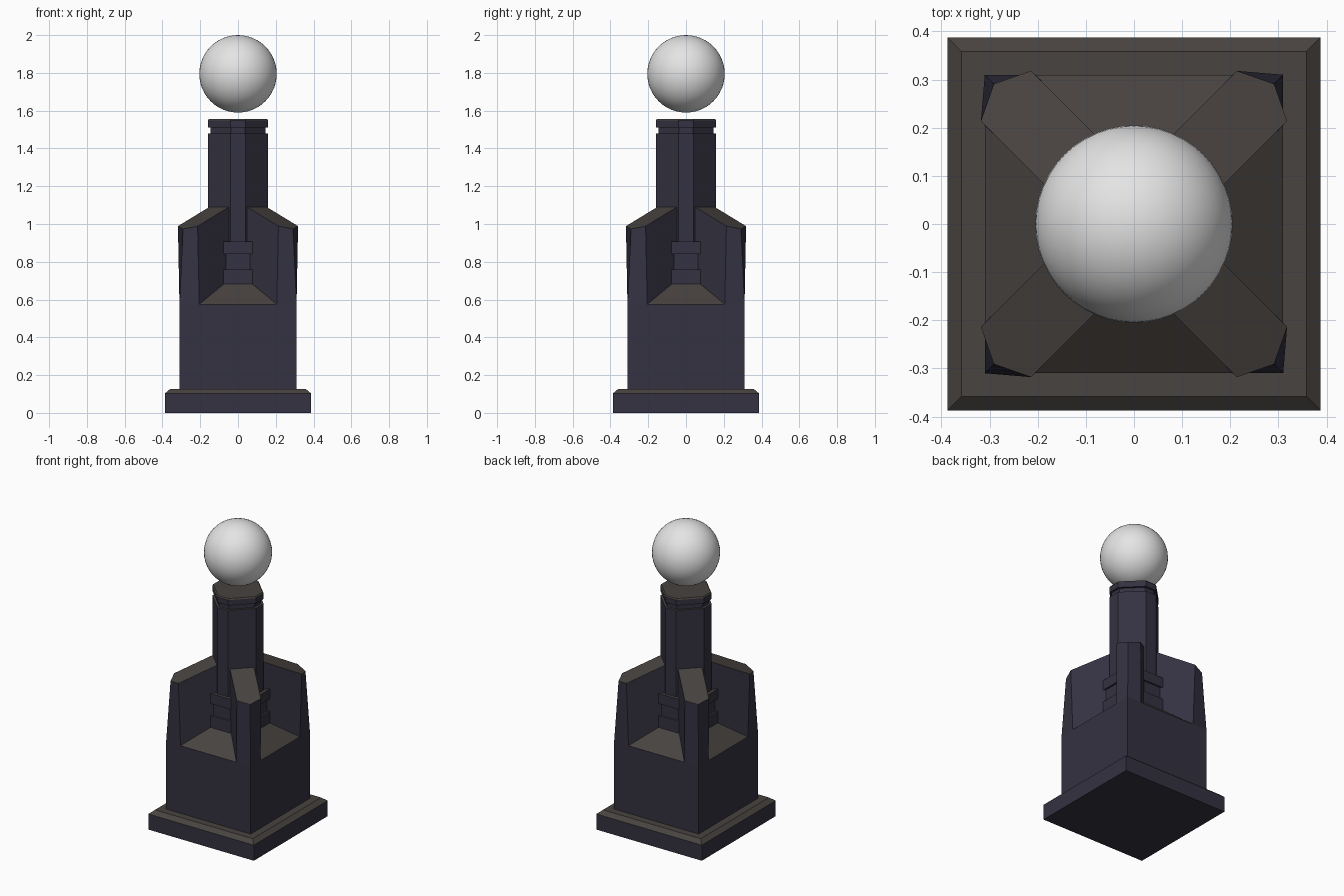
import bpy, bmesh, math

if "Cube" in bpy.data.objects:
    bpy.data.objects.remove(bpy.data.objects["Cube"])


def material(name, rgb):
    m = bpy.data.materials.new(name)
    m.diffuse_color = (*rgb, 1)
    m.use_nodes = True
    m.node_tree.nodes["Principled BSDF"].inputs["Base Color"].default_value = m.diffuse_color
    return m


SIDE = material("dark slate", (0.034, 0.032, 0.053))
TOP = material("brown grey top", (0.065, 0.056, 0.051))
PALE = material("pale grey", (0.78, 0.78, 0.78))


def loft(name, rings, turns=1):
    """Join rings of 3D points into a closed solid, repeated around z."""
    bm = bmesh.new()
    for k in range(turns):
        c, s = round(math.cos(k * math.pi / 2)), round(math.sin(k * math.pi / 2))
        vs = [[bm.verts.new((x * c - y * s, x * s + y * c, z)) for x, y, z in r]
              for r in rings]
        n = len(vs[0])
        bm.faces.new(vs[0][::-1])
        bm.faces.new(vs[-1])
        for a, b in zip(vs, vs[1:]):
            for i in range(n):
                j = (i + 1) % n
                bm.faces.new((a[i], a[j], b[j], b[i]))
    bmesh.ops.recalc_face_normals(bm, faces=bm.faces)
    # Upward faces are brown, all others slate
    for f in bm.faces:
        f.normal_update()
        f.material_index = 1 if f.normal.z > 0.4 else 0
    me = bpy.data.meshes.new(name)
    bm.to_mesh(me)
    bm.free()
    me.materials.append(SIDE)
    me.materials.append(TOP)
    ob = bpy.data.objects.new(name, me)
    bpy.context.collection.objects.link(ob)
    return ob


def square(r, z):
    return [(-r, -r, z), (r, -r, z), (r, r, z), (-r, r, z)]


def octagon(r, z):
    c = r * 0.25
    return [(-c, -r, z), (c, -r, z), (r, -c, z), (r, c, z),
            (c, r, z), (-c, r, z), (-r, c, z), (-r, -c, z)]


# Stepped plinth and the block with its sloped top
loft("plinth", [square(0.387, 0), square(0.387, 0.103), square(0.358, 0.127)])
loft("body", [square(0.31, 0.12), square(0.31, 0.575), square(0.172, 0.688)])

# Square collars around the foot of the shaft
loft("lower_collar", [square(0.18, 0.66), square(0.18, 0.76)])
loft("collar_neck", [square(0.168, 0.75), square(0.168, 0.85)])
loft("upper_collar", [square(0.18, 0.84), square(0.18, 0.907)])

# Corner fins, flaring slightly and cut to a blunt point
low = [(0.144, 0.04), (0.31, 0.205), (0.31, 0.31), (0.205, 0.31), (0.04, 0.144)]
high = [(0.144, 0.04), (0.318, 0.214), (0.291, 0.291), (0.214, 0.318), (0.04, 0.144)]


def fin_height(x, y):
    return 1.09 - 0.43 * ((x + y) / math.sqrt(2) - 0.141)


loft("corner_fins", [[(x, y, 0.575) for x, y in low],
                     [(x, y, fin_height(x, y)) for x, y in high]], 4)

# Shaft with a groove and cap
loft("shaft", [octagon(0.16, 0.66), octagon(0.16, 1.48)])
loft("groove", [octagon(0.145, 1.47), octagon(0.145, 1.52)])
loft("cap", [octagon(0.16, 1.512), octagon(0.16, 1.548), octagon(0.154, 1.556)])

# Floating globe
bpy.ops.mesh.primitive_uv_sphere_add(segments=48, ring_count=24, radius=0.205,
                                     location=(0, 0, 1.795))
globe = bpy.context.object
globe.name = "globe"
globe.data.materials.append(PALE)
bpy.ops.object.shade_smooth()
